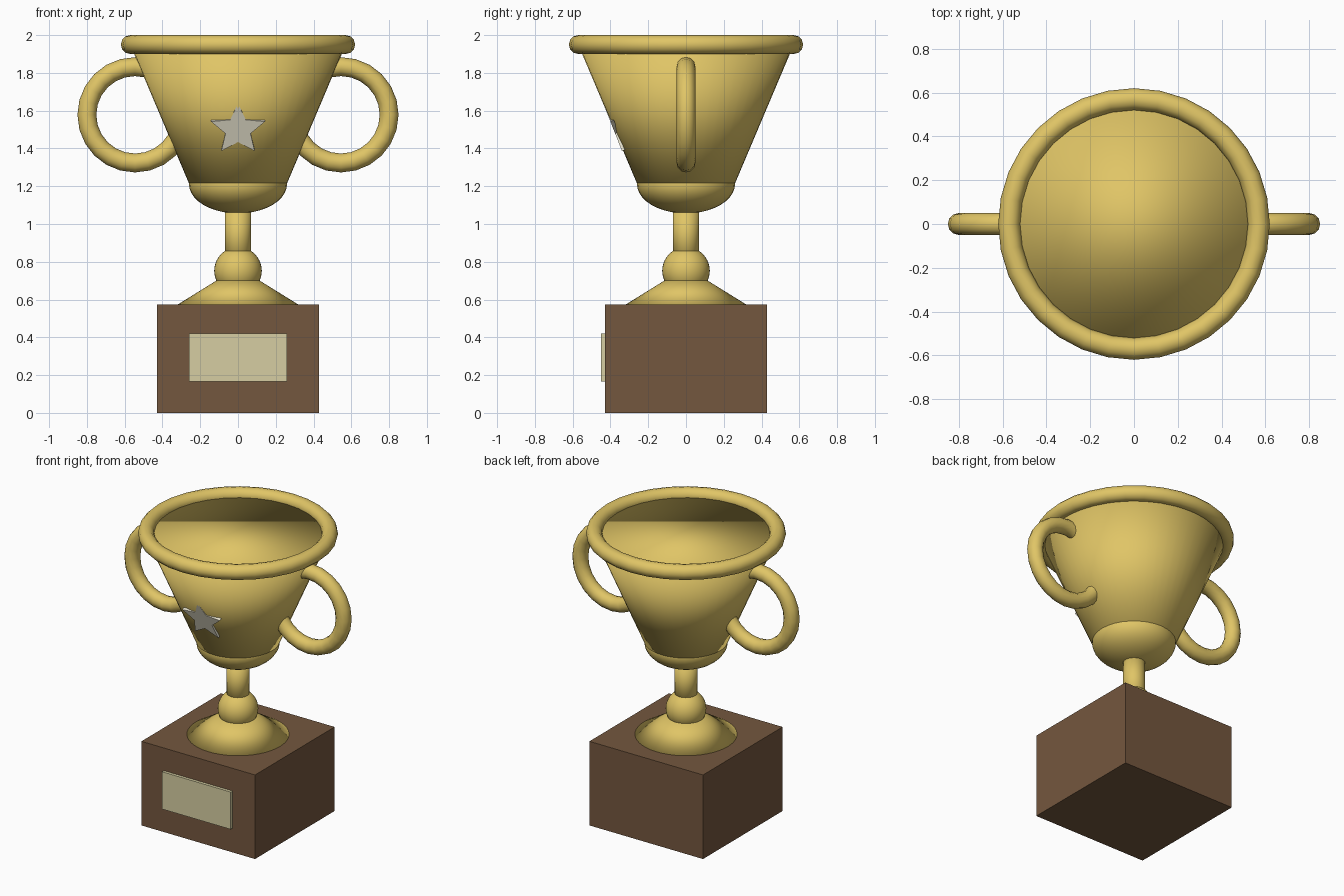
import bpy, bmesh, math
from mathutils import Vector

if "Cube" in bpy.data.objects:
    bpy.data.objects.remove(bpy.data.objects["Cube"])


def material(name, rgb):
    lin = [(c / 255 / 12.92) if c < 11 else ((c / 255 + 0.055) / 1.055) ** 2.4 for c in rgb]
    m = bpy.data.materials.new(name)
    m.diffuse_color = (*lin, 1)
    m.use_nodes = True
    m.node_tree.nodes["Principled BSDF"].inputs["Base Color"].default_value = m.diffuse_color
    return m


gold = material("gold", (224, 197, 102))
wood = material("brown_wood", (116, 87, 62))
brass = material("pale_brass", (214, 206, 162))
silver = material("silver", (231, 226, 205))


def finish(name, mat, smooth=True):
    ob = bpy.context.object
    ob.name = name
    ob.data.materials.append(mat)
    for p in ob.data.polygons:
        p.use_smooth = smooth
    return ob


def box(name, mat, lo, hi):
    lo, hi = Vector(lo), Vector(hi)
    bpy.ops.mesh.primitive_cube_add(size=1, location=(lo + hi) / 2)
    ob = finish(name, mat, False)
    ob.scale = hi - lo


def frustum(name, r1, r2, z1, z2, sides=48):
    bpy.ops.mesh.primitive_cone_add(vertices=sides, radius1=r1, radius2=r2,
                                    depth=z2 - z1, location=(0, 0, (z1 + z2) / 2))
    finish(name, gold)


def ball(name, r, z, squash=1):
    bpy.ops.mesh.primitive_uv_sphere_add(segments=32, ring_count=20, radius=r, location=(0, 0, z))
    finish(name, gold).scale = (1, 1, squash)


def ring(name, major, loc, rot=(0, 0, 0), sides=24):
    bpy.ops.mesh.primitive_torus_add(major_radius=major, minor_radius=0.05, major_segments=sides,
                                     minor_segments=12, location=loc, rotation=rot)
    finish(name, gold)


# Wooden base and plaque
box("base", wood, (-0.43, -0.43, 0), (0.43, 0.43, 0.575))
box("plaque", brass, (-0.26, -0.45, 0.165), (0.26, -0.42, 0.42))

# Foot, knob and stem
frustum("foot", 0.317, 0.112, 0.575, 0.702)
ball("knob", 0.126, 0.752)
frustum("stem", 0.07, 0.07, 0.78, 1.10, 32)

# Cup: rounded bottom, tapered body closed at the rim, rolled rim
ball("cup_bottom", 0.26, 1.212, 0.6)
frustum("cup_body", 0.26, 0.571, 1.216, 1.95)
ring("rim", 0.57, (0, 0, 1.95), sides=32)

# Handles on both sides
for side, name in ((-1, "left_handle"), (1, "right_handle")):
    ring(name, 0.255, (side * 0.545, 0, 1.578), (math.pi / 2, 0, 0))

# Star plate lying against the sloping front of the cup
tilt = math.radians(21.5)
up = Vector((0, -math.sin(tilt), math.cos(tilt)))
out = Vector((0, -math.cos(tilt), -math.sin(tilt)))
z = 1.50
centre = Vector((0, -(0.26 + (z - 1.216) * 0.4237), z)) + out * 0.003
bm = bmesh.new()
verts = []
for i in range(10):
    r = 0.15 if i % 2 == 0 else 0.07
    a = i * math.pi / 5
    verts.append(bm.verts.new(centre + Vector((r * math.sin(a), 0, 0)) + up * (r * math.cos(a))))
face = bm.faces.new(verts)
ext = bmesh.ops.extrude_face_region(bm, geom=[face], use_keep_orig=True)
for v in ext["geom"]:
    if isinstance(v, bmesh.types.BMVert):
        v.co -= out * 0.02
bmesh.ops.recalc_face_normals(bm, faces=bm.faces)
mesh = bpy.data.meshes.new("star")
bm.to_mesh(mesh)
bm.free()
mesh.materials.append(silver)
bpy.context.collection.objects.link(bpy.data.objects.new("star", mesh))
